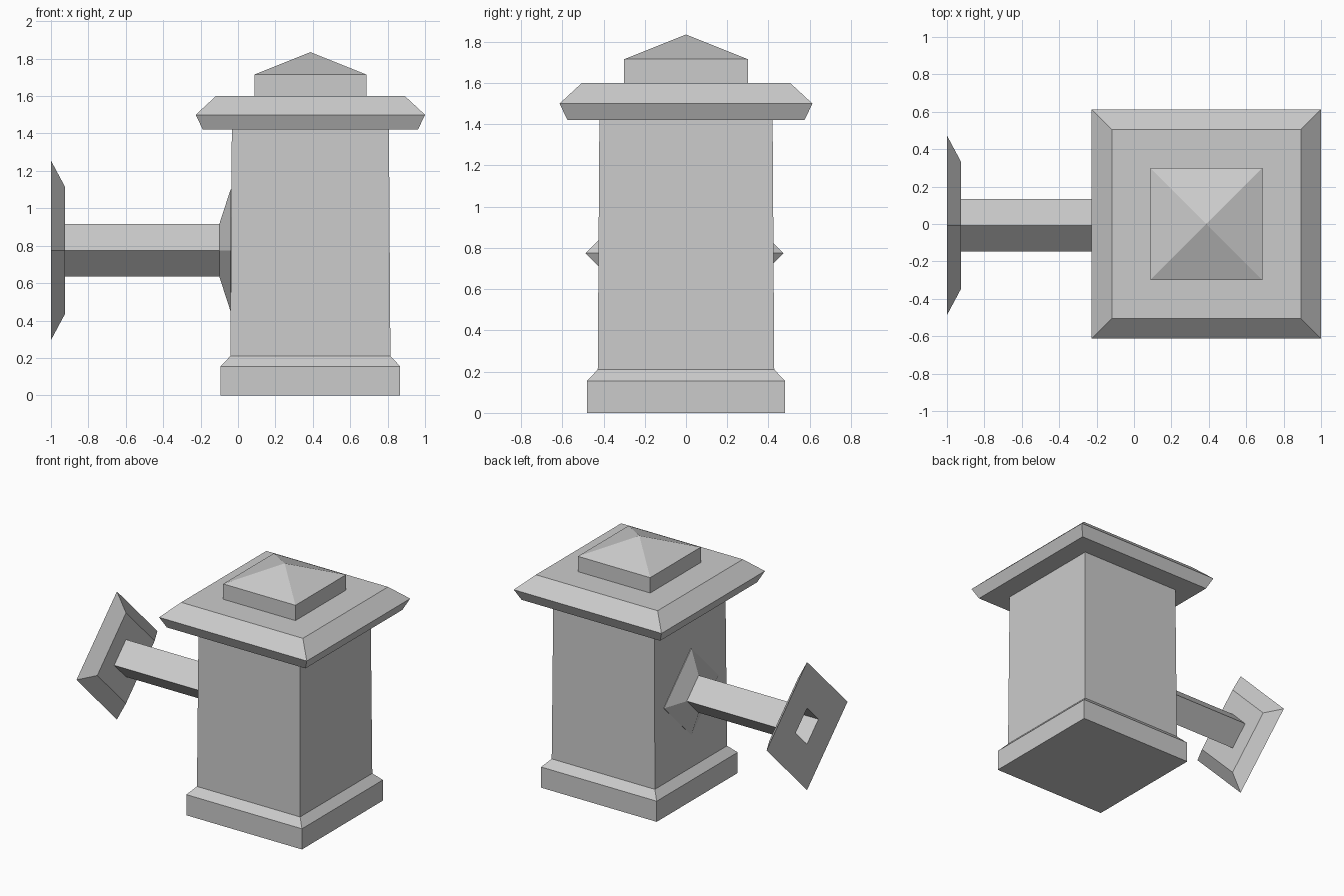
import bpy, bmesh, math
from mathutils import Matrix, Vector

cube = bpy.data.objects.get("Cube")
if cube:
    bpy.data.objects.remove(cube, do_unlink=True)

# One stone grey for every part
stone = bpy.data.materials.new("stone grey")
stone.use_nodes = True
GREY = (0.6, 0.6, 0.6, 1)
stone.diffuse_color = GREY
stone.node_tree.nodes["Principled BSDF"].inputs["Base Color"].default_value = GREY


def square_lathe(name, profile, matrix, turn):
    """Sweep (radius, height) pairs round four sides; radius 0 closes an end."""
    bm = bmesh.new()
    rings = []
    for radius, height in profile:
        if radius == 0:
            rings.append([bm.verts.new((0, 0, height))] * 4)
        else:
            angles = [turn + i * math.pi / 2 for i in range(4)]
            rings.append([bm.verts.new((radius * math.cos(a), radius * math.sin(a), height))
                          for a in angles])
    for low, high in zip(rings, rings[1:]):
        for i in range(4):
            j = (i + 1) % 4
            corners = dict.fromkeys((low[i], low[j], high[j], high[i]))
            bm.faces.new(list(corners))
    # Flat ends
    for ring in (rings[0], rings[-1]):
        if len(set(ring)) == 4:
            bm.faces.new(ring)
    bm.transform(matrix)
    bmesh.ops.recalc_face_normals(bm, faces=bm.faces)
    mesh = bpy.data.meshes.new(name)
    bm.to_mesh(mesh)
    bm.free()
    mesh.materials.append(stone)
    obj = bpy.data.objects.new(name, mesh)
    bpy.context.collection.objects.link(obj)
    return obj


def square_tier(name, profile):
    """Upright tier given by (half width, height) pairs."""
    scaled = [(half * math.sqrt(2), z) for half, z in profile]
    return square_lathe(name, scaled, Matrix.Translation((0.387, 0, 0)), math.pi / 4)


# Tower tiers
square_tier("plinth", [(0.48, 0), (0.48, 0.155), (0.428, 0.21)])
square_tier("tower_body", [(0.428, 0.21), (0.42, 1.42)])
square_tier("eaves", [(0.575, 1.42), (0.613, 1.5), (0.505, 1.6)])
square_tier("roof_cap", [(0.3, 1.6), (0.3, 1.715), (0, 1.835)])

# Hollow side spout with a diamond section, flared at both ends
along_x = Matrix.Translation((0, -0.007, 0.775)) @ Matrix.Rotation(math.pi / 2, 4, 'Y')
square_lathe("side_spout", [
    (0.325, -0.03), (0.325, -0.04), (0.14, -0.1), (0.14, -0.925), (0.34, -0.925),
    (0.48, -1), (0.135, -1), (0.135, -0.06)], along_x, 0)
